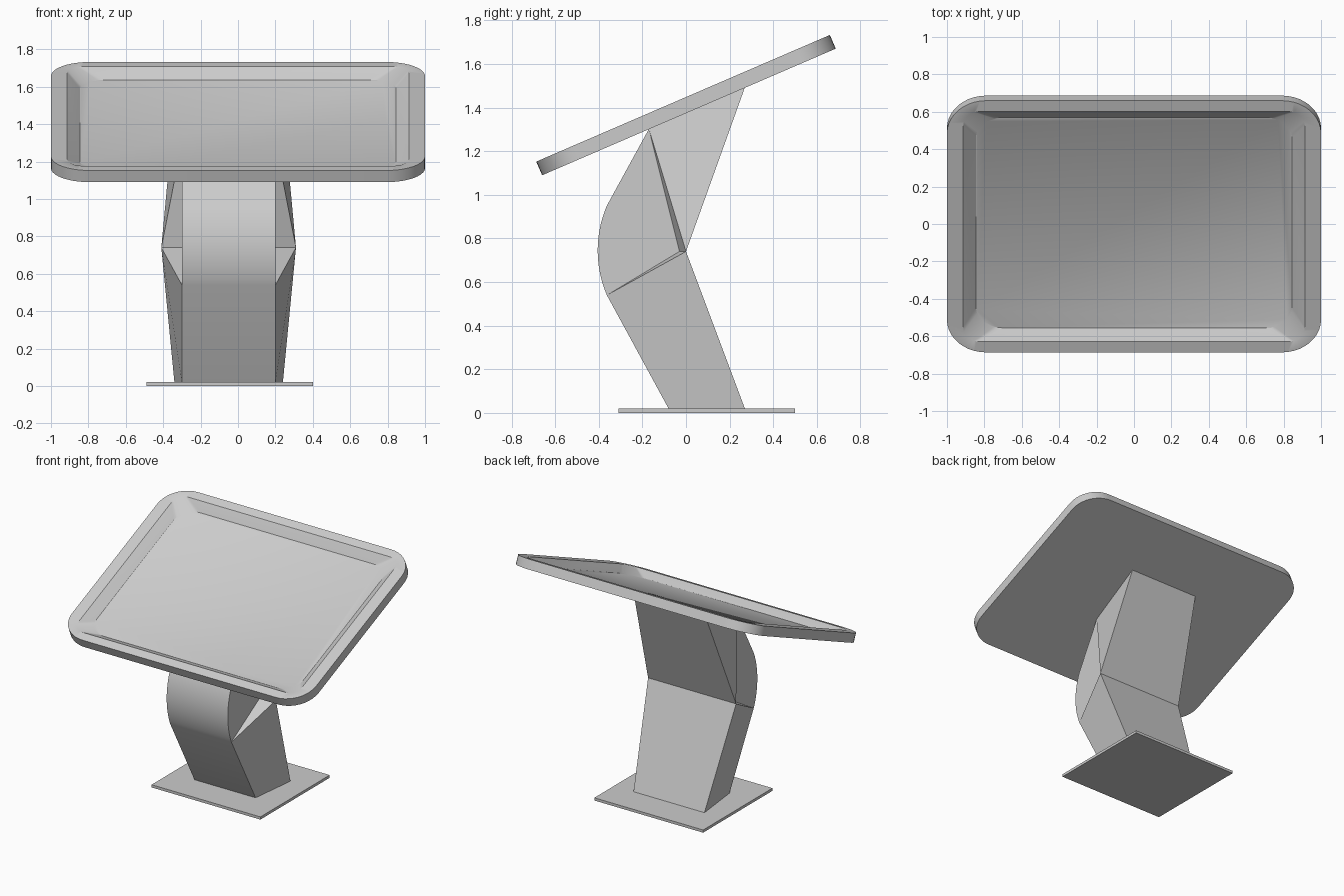
import bpy, bmesh, math
from mathutils import Matrix

if "Cube" in bpy.data.objects:
    bpy.data.objects.remove(bpy.data.objects["Cube"])

TILT = math.atan2(0.58, 1.345)


def finish(bm, name, smooth_angle=None):
    bmesh.ops.recalc_face_normals(bm, faces=bm.faces)
    me = bpy.data.meshes.new(name)
    bm.to_mesh(me)
    bm.free()
    ob = bpy.data.objects.new(name, me)
    bpy.context.collection.objects.link(ob)
    if smooth_angle:
        bpy.ops.object.select_all(action='DESELECT')
        ob.select_set(True)
        bpy.context.view_layer.objects.active = ob
        bpy.ops.object.shade_smooth_by_angle(angle=math.radians(smooth_angle))
    return ob


def rounded_ring(bm, hx, hy, rx, ry, z, seg=10):
    """Ring of vertices around a rectangle with elliptical corners."""
    ring = []
    for q, (sx, sy) in enumerate([(1, 1), (-1, 1), (-1, -1), (1, -1)]):
        for i in range(seg + 1):
            a = math.pi / 2 * (q + i / seg)
            ring.append(bm.verts.new((sx * (hx - rx) + rx * math.cos(a),
                                      sy * (hy - ry) + ry * math.sin(a), z)))
    return ring


# base plate
bm = bmesh.new()
bmesh.ops.create_cube(bm, size=1, matrix=Matrix.Translation((-0.045, 0.095, 0.01))
                      @ Matrix.Diagonal((0.89, 0.81, 0.02, 1)))
finish(bm, "base_plate")

# tilted screen housing with a recessed face
bm = bmesh.new()
rings = [rounded_ring(bm, *p) for p in (
    (1.0, 0.733, 0.21, 0.19, -0.034),
    (1.0, 0.733, 0.21, 0.19, 0.034),
    (0.913, 0.67, 0.085, 0.085, 0.034),
    (0.845, 0.612, 0.14, 0.12, -0.018))]
for a, b in zip(rings, rings[1:]):
    n = len(a)
    for i in range(n):
        j = (i + 1) % n
        bm.faces.new((a[i], a[j], b[j], b[i]))
bm.faces.new(rings[0])
bm.faces.new(rings[-1])
screen = finish(bm, "screen_housing", 30)
screen.rotation_euler.x = TILT
screen.location = (0, 0, 1.411)

# pedestal: curved front, faceted sides, bent back
bm = bmesh.new()
CX = -0.05
R, ARC, N = 0.521, math.radians(23.2), 14
front = [(-0.08, 0.02)]
for i in range(N + 1):
    t = -ARC + 2 * ARC * i / N
    front.append((0.116 - R * math.cos(t), 0.745 + R * math.sin(t)))
front.append((-0.17, 1.302))
back = [(0.29, 0.27, 0.02), (0.36, 0.0, 0.74), (0.29, 0.27, 1.492)]

sides = []
for s in (-1, 1):
    f = [bm.verts.new((CX + s * 0.25, y, z)) for y, z in front]
    b = [bm.verts.new((CX + s * w, y, z)) for w, y, z in back]
    notch = bm.verts.new((CX + s * 0.25, -0.03, 0.74))
    # lower side, small ledge, sliver, upper side
    bm.faces.new((f[0], f[1], b[1], b[0]))
    bm.faces.new((f[1], notch, b[1]))
    bm.faces.new((notch, f[-1], b[1]))
    bm.faces.new((f[-1], b[2], b[1]))
    # fan beside the curved front
    for p, q in zip(f[1:], f[2:]):
        bm.faces.new((p, q, notch))
    sides.append((f, b))
(lf, lb), (rf, rb) = sides
for l, r in ((lf, rf), (lb, rb)):
    for i in range(len(l) - 1):
        bm.faces.new((l[i], r[i], r[i + 1], l[i + 1]))
for i in (0, -1):
    bm.faces.new((lf[i], rf[i], rb[i], lb[i]))
finish(bm, "pedestal", 20)
